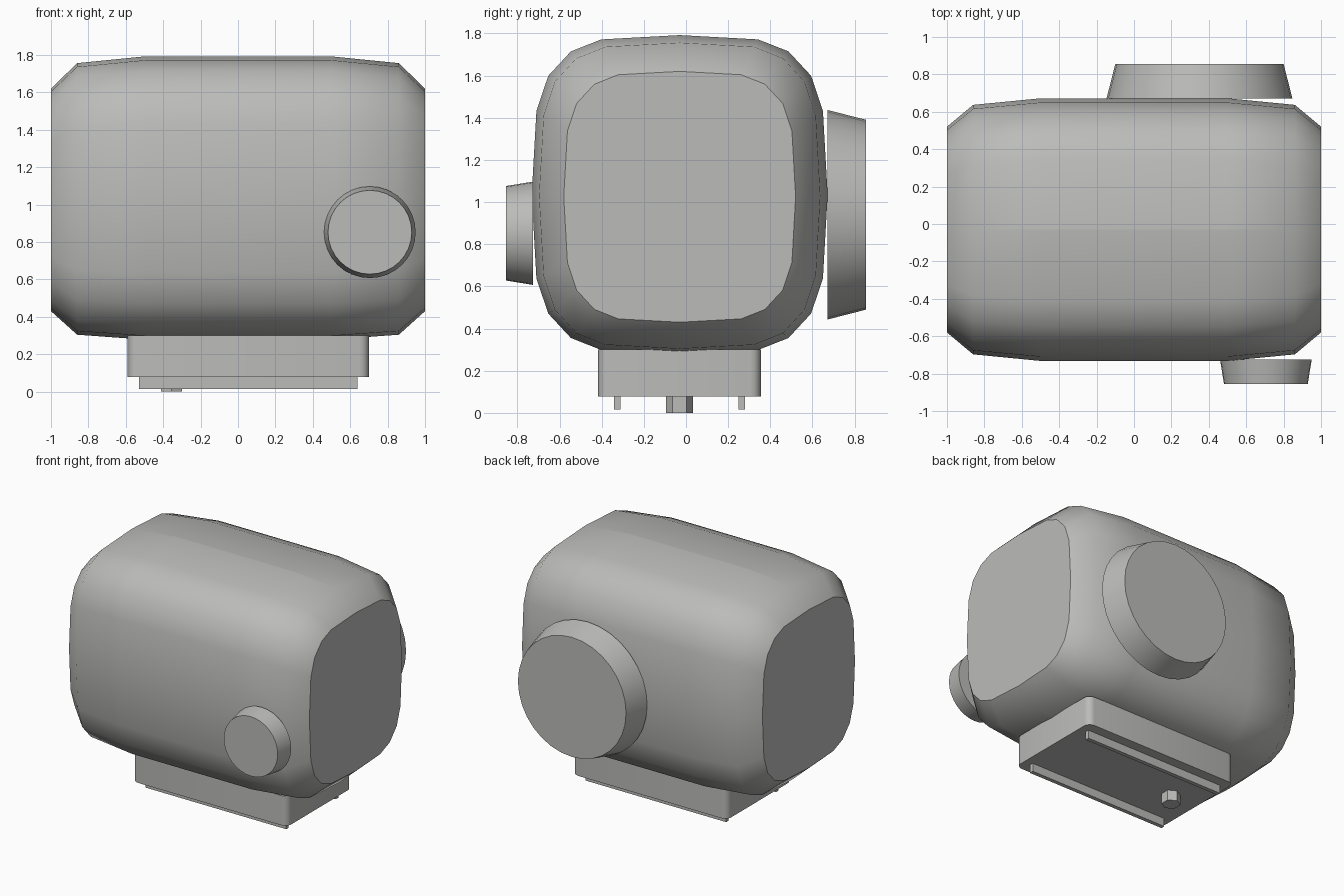
import bpy, bmesh, math
from mathutils import Matrix

if "Cube" in bpy.data.objects:
    bpy.data.objects.remove(bpy.data.objects["Cube"])

mat = bpy.data.materials.new("plain_grey")
mat.diffuse_color = (0.5, 0.5, 0.49, 1)
mat.use_nodes = True
mat.node_tree.nodes["Principled BSDF"].inputs["Base Color"].default_value = mat.diffuse_color


def finish(name, bm, smooth=None):
    bmesh.ops.recalc_face_normals(bm, faces=bm.faces)
    me = bpy.data.meshes.new(name)
    bm.to_mesh(me)
    bm.free()
    ob = bpy.data.objects.new(name, me)
    bpy.context.collection.objects.link(ob)
    me.materials.append(mat)
    if smooth:
        bpy.ops.object.select_all(action='DESELECT')
        ob.select_set(True)
        bpy.context.view_layer.objects.active = ob
        bpy.ops.object.shade_smooth_by_angle(angle=math.radians(smooth))
    return ob


def box(name, lo, hi, radius=0):
    bm = bmesh.new()
    bmesh.ops.create_cube(bm, size=1)
    for v in bm.verts:
        v.co = [(lo[i] + hi[i]) / 2 + v.co[i] * (hi[i] - lo[i]) for i in range(3)]
    if radius:
        vertical = [e for e in bm.edges
                    if abs(e.verts[0].co.z - e.verts[1].co.z) > 0.01]
        bmesh.ops.bevel(bm, geom=vertical, offset=radius, segments=4,
                        profile=0.5, affect='EDGES')
    return finish(name, bm, 30 if radius else None)


def cone(name, loc, r1, r2, depth, rot, sides, smooth=None):
    bm = bmesh.new()
    bmesh.ops.create_cone(bm, cap_ends=True, segments=sides, radius1=r1,
                          radius2=r2, depth=depth,
                          matrix=Matrix.Translation(loc) @ rot)
    return finish(name, bm, smooth)


# Main housing: superellipse-like section lofted along x
quarter = [(0, 1), (0.53, 0.973), (0.735, 0.898), (0.888, 0.745), (0.968, 0.525), (1, 0)]
right = quarter + [(y, -z) for y, z in quarter[-2::-1]]
ring = right + [(-y, z) for y, z in right[-2:0:-1]]
n = len(ring)
half = [(1.0, 0.55, 1.025, 0.595), (0.86, 0.667, 1.03, 0.726), (0.5, 0.702, 1.035, 0.757)]
sections = [(-x, *r) for x, *r in half] + half[::-1]
bm = bmesh.new()
loops = [[bm.verts.new((x, -0.03 + hy * y, cz + hz * z)) for y, z in ring]
         for x, hy, cz, hz in sections]
for a, b in zip(loops, loops[1:]):
    for i in range(n):
        j = (i + 1) % n
        bm.faces.new((a[i], a[j], b[j], b[i]))
bm.faces.new(loops[0])
bm.faces.new(loops[-1])
bmesh.ops.recalc_face_normals(bm, faces=bm.faces)
# Seam between the two shells, top and bottom
seam = [e for e in bm.edges
        if all(abs(v.co.y + 0.03) < 1e-4 and abs(v.co.x) < 0.9 for v in e.verts)]
bmesh.ops.split_edges(bm, edges=seam)
finish("housing", bm, 42)

# Front knob and large rear disc
toward_front = Matrix.Rotation(math.radians(90), 4, 'X')
toward_back = Matrix.Rotation(math.radians(-90), 4, 'X')
cone("front_knob", (0.705, -0.79, 0.852), 0.245, 0.224, 0.13, toward_front, 32, 40)
cone("rear_disc", (0.35, 0.763, 0.94), 0.497, 0.45, 0.184, toward_back, 32, 40)

# Mounting base, rails and hexagonal bolt underneath
box("mount_base", (-0.59, -0.417, 0.077), (0.70, 0.355, 0.30), 0.05)
for side in (-1, 1):
    y = -0.031 + side * 0.295
    box("mount_rail", (-0.53, y - 0.015, 0.015), (0.64, y + 0.015, 0.08))
cone("mount_bolt", (-0.355, -0.031, 0.04), 0.065, 0.065, 0.08,
     Matrix.Identity(4), 6)
